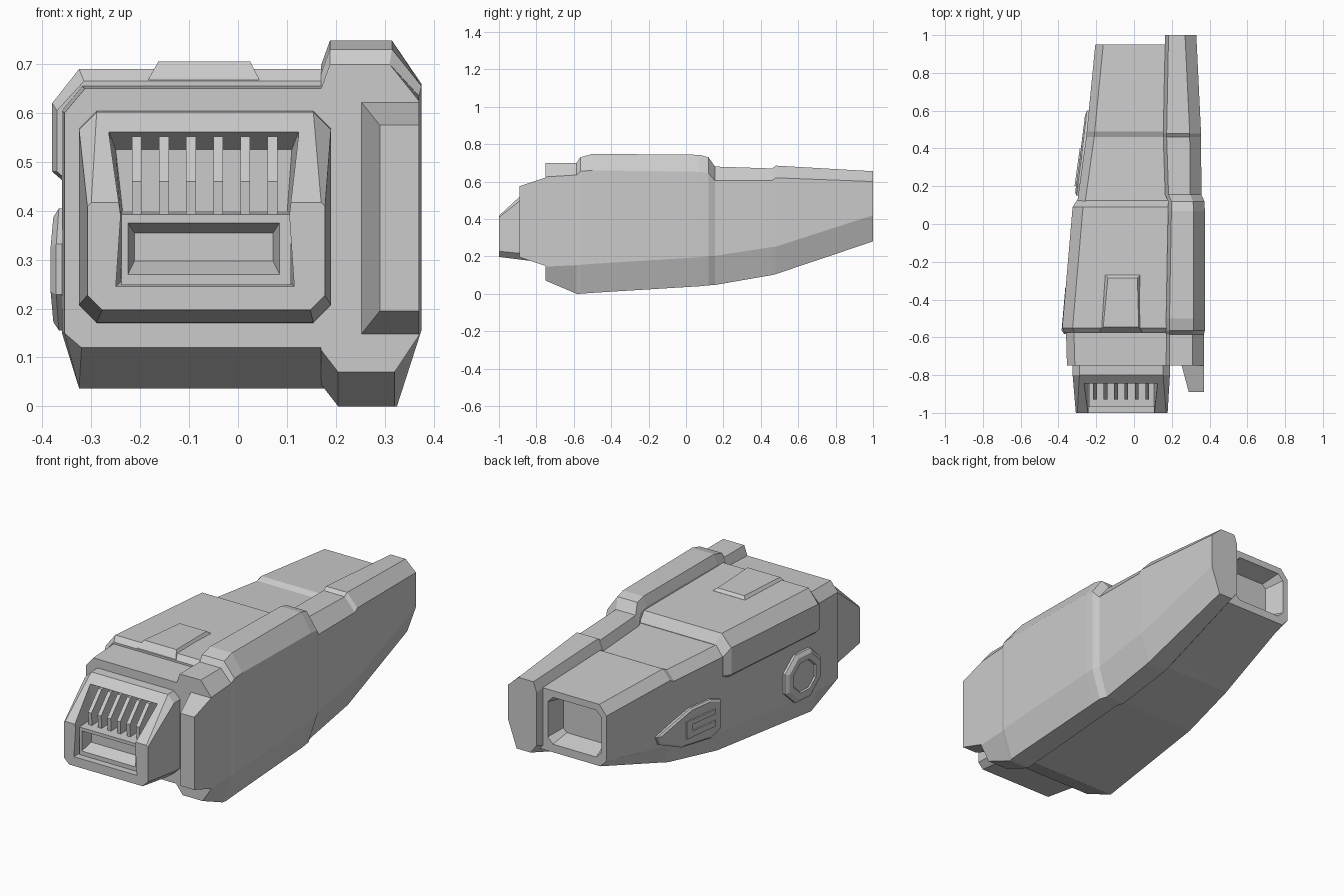
import bpy, bmesh, math
from mathutils import Vector

if "Cube" in bpy.data.objects:
    bpy.data.objects.remove(bpy.data.objects["Cube"])


def loft(name, rings):
    """Skin a list of equal-length point rings and cap both ends."""
    bm = bmesh.new()
    vs = [[bm.verts.new(p) for p in r] for r in rings]
    n = len(rings[0])
    for a, b in zip(vs, vs[1:]):
        for i in range(n):
            j = (i + 1) % n
            bm.faces.new((a[i], a[j], b[j], b[i]))
    bm.faces.new(vs[0])
    bm.faces.new(vs[-1])
    bmesh.ops.recalc_face_normals(bm, faces=bm.faces)
    me = bpy.data.meshes.new(name)
    bm.to_mesh(me)
    bm.free()
    ob = bpy.data.objects.new(name, me)
    bpy.context.collection.objects.link(ob)
    return ob


def at_y(y, pts):
    return [(x, y, z) for x, z in pts]


def octagon(x0, x1, z0, z1, c, top=None):
    t = c if top is None else top
    return [(x0, z0 + c), (x0 + c, z0), (x1 - c, z0), (x1, z0 + c),
            (x1, z1 - t), (x1 - t, z1), (x0 + t, z1), (x0, z1 - t)]


def rect(x0, x1, z0, z1):
    return [(x0, z0), (x1, z0), (x1, z1), (x0, z1)]


def cut(ob, cutter):
    m = ob.modifiers.new("cut", 'BOOLEAN')
    m.operation = 'DIFFERENCE'
    m.solver = 'EXACT'
    m.object = cutter
    cutter.hide_render = True
    bpy.context.view_layer.objects.active = ob
    bpy.ops.object.modifier_apply(modifier=m.name)
    bpy.data.objects.remove(cutter)


# Main hull: y, left x, bottom z, lower chamfer z, top z
hull = [(-.75, -.355, .12, .15, .65), (-.57, -.36, .037, .15, .655),
        (.12, -.30, .08, .19, .63), (.46, -.253, .135, .24, .618),
        (.49, -.25, .145, .245, .632), (.95, -.205, .288, .325, .61)]
body = loft("hull", [at_y(y, [(xl, zc), (xl + .035, zb), (.25, zb), (.25, zt),
                              (xl + .042, zt), (xl, zt - .05)])
                     for y, xl, zb, zc, zt in hull])
# Rear port recess
cut(body, loft("rear_cut", [at_y(1.05, octagon(-.175, .135, .33, .575, .03)),
                            at_y(.95, octagon(-.175, .135, .33, .575, .03)),
                            at_y(.85, octagon(-.145, .115, .355, .55, .02))]))

# Raised upper armour plate on the left: y, left x, shoulder z, top z
plate = [(-.575, -.37, .605, .665), (-.55, -.38, .62, .69),
         (.09, -.325, .62, .682), (.125, -.302, .58, .632)]
loft("upper_plate", [at_y(y, [(xl + .035, .45), (xl, .48), (xl, zs), (xl + .055, zt),
                              (.22, zt), (.22, .45)]) for y, xl, zs, zt in plate])

# Spine rail on the right: y, inner x, outer x, bottom, lower edge, upper edge, top
rail = [(-.75, .17, .37, .07, .145, .625, .70), (-.585, .17, .37, .0, .153, .635, .70),
        (-.565, .17, .375, .0, .155, .655, .73), (-.5, .17, .375, .005, .16, .66, .748),
        (.07, .18, .375, .04, .195, .652, .743), (.12, .18, .373, .045, .2, .645, .73),
        (.155, .165, .357, .047, .203, .605, .68), (.46, .155, .355, .1, .25, .605, .67),
        (.48, .155, .355, .105, .252, .62, .685), (1.0, .165, .33, .28, .42, .60, .655)]
loft("side_rail", [at_y(y, [(xi, zb + .045), (xi + .035, zb), (xo - .05, zb), (xo, zc),
                            (xo, zs), (xo - .06, zt), (xi + .018, zt), (xi, zt - .05)])
                   for y, xi, xo, zb, zc, zs, zt in rail])

# Tapered block ahead of the rail
loft("front_block", [at_y(-.89, rect(.29, .37, .195, .575)),
                     at_y(-.74, rect(.25, .37, .145, .625))])

# Intake nose with sloped upper face
nose = loft("intake_nose", [at_y(-.72, octagon(-.325, .19, .17, .605, .036)),
                            at_y(-.80, octagon(-.325, .19, .172, .602, .036)),
                            at_y(-1.0, octagon(-.308, .178, .197, .417, .03, .008))])
mouth = [(-.25, .245), (.115, .245), (.105, .39), (.125, .565), (-.265, .565), (-.24, .39)]
deep = [(-.24, .255), (.105, .255), (.1, .39), (.11, .525), (-.25, .525), (-.235, .39)]
cut(nose, loft("mouth_cut", [at_y(-1.1, mouth), at_y(-.85, mouth), at_y(-.78, deep)]))

# Lower slot box inside the intake
slot = loft("intake_slot", [at_y(-.97, rect(-.238, .108, .248, .392)),
                            at_y(-.77, rect(-.238, .108, .248, .4))])
cut(slot, loft("slot_cut", [at_y(-1.0, rect(-.225, .085, .27, .375)),
                            at_y(-.97, rect(-.225, .085, .27, .375)),
                            at_y(-.91, rect(-.212, .072, .297, .355))]))

# Grille fins
fin = [(-.925, .385), (-.93, .46), (-.845, .552), (-.77, .552), (-.77, .385)]
for i in range(6):
    x = -.207 + i * .0555
    loft(f"grille_fin_{i + 1}", [[(x - .01, y, z) for y, z in fin],
                                 [(x + .01, y, z) for y, z in fin]])

# Roof hatch: lower skirt then smaller lid
loft("roof_hatch", [[(-.185, -.575, .655), (.045, -.575, .655), (.035, -.265, .655), (-.155, -.265, .655)],
                    [(-.182, -.572, .672), (.042, -.572, .672), (.032, -.27, .687), (-.152, -.27, .687)],
                    [(-.163, -.545, .705), (.025, -.545, .705), (.018, -.285, .700), (-.138, -.285, .700)]])


def wall(y):
    """Left hull wall x at a given y."""
    for a, b in zip(hull, hull[1:]):
        if y <= b[0]:
            return a[1] + (b[1] - a[1]) * (y - a[0]) / (b[0] - a[0])
    return hull[-1][1]


def badge(name, poly, steps):
    """Plate on the left wall; steps are (outward offset, scale)."""
    c = sum((Vector(p) for p in poly), Vector((0, 0))) / len(poly)
    rings = []
    for off, s in steps:
        pts = [c + (Vector(p) - c) * s for p in poly]
        rings.append([(wall(p.x) - off, p.x, p.y) for p in pts])
    loft(name, rings)


# Octagonal hub with stepped centre
hub = [(-.45 + .142 * math.cos(a), .28 + .135 * math.sin(a))
       for a in (math.pi / 8 + i * math.pi / 4 for i in range(8))]
badge("side_hub", hub, [(-.04, 1), (.012, 1), (.024, .86), (.024, .62), (.017, .58), (.017, .5)])

# Rear side panel and its bracket
panel = [(.60, .325), (.58, .28), (.42, .21), (.22, .19), (.15, .22), (.15, .37), (.22, .395), (.36, .395)]
badge("side_panel", panel, [(-.04, 1), (.01, 1), (.018, .9)])
bracket = [(.40, .34), (.40, .25), (.20, .25), (.20, .28), (.36, .28), (.36, .315), (.20, .315), (.20, .34)]
badge("side_bracket", bracket, [(0, 1), (.026, 1)])
